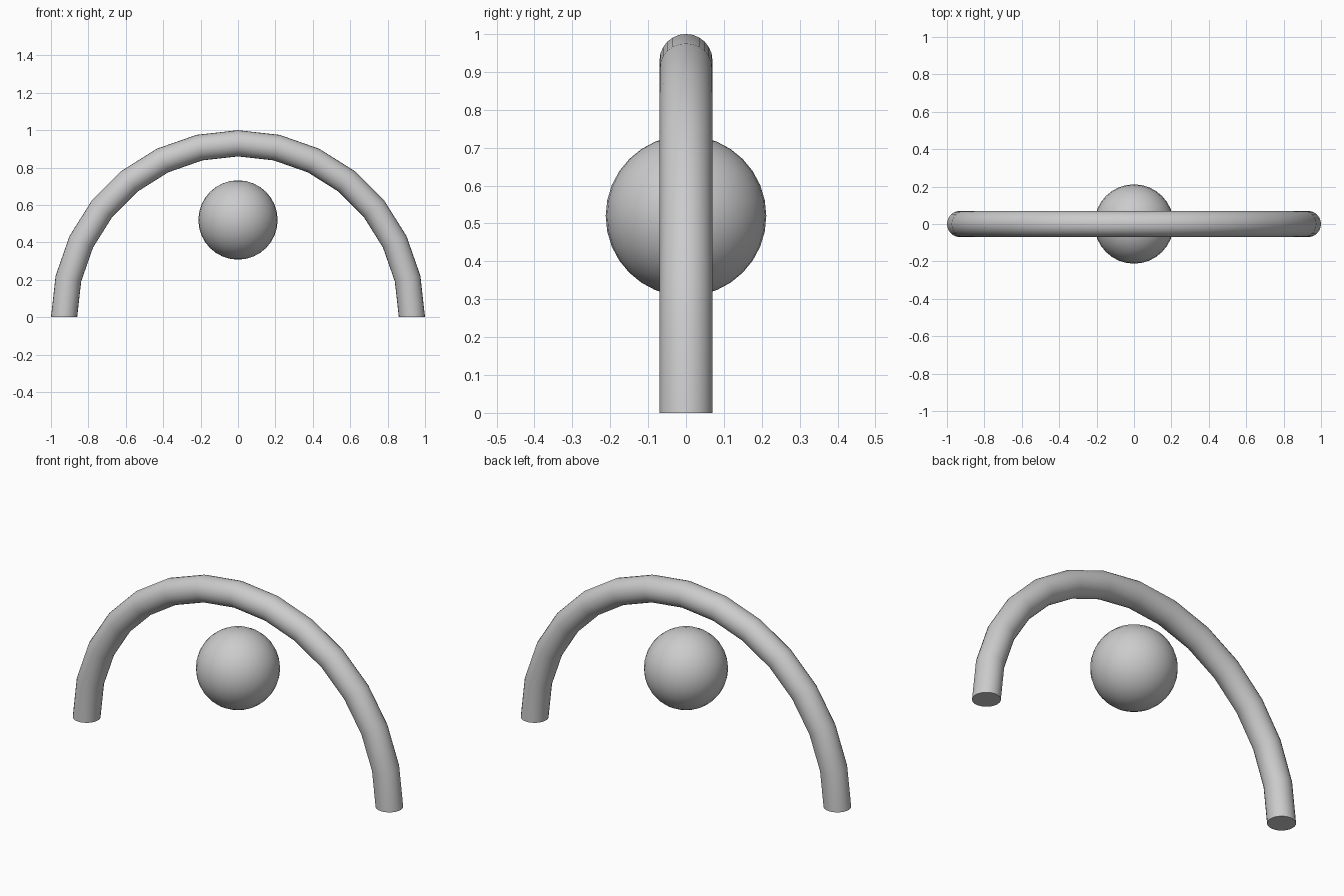
import bpy
from math import pi, sin, cos

cube = bpy.data.objects.get("Cube")
if cube:
    bpy.data.objects.remove(cube, do_unlink=True)

grey = bpy.data.materials.new("plain grey")
grey.use_nodes = True
colour = (0.6, 0.6, 0.6, 1)
grey.diffuse_color = colour
grey.node_tree.nodes["Principled BSDF"].inputs["Base Color"].default_value = colour

RING, TUBE = 0.93, 0.07
STEPS, SIDES = 14, 24

# Half-ring arch: circular sections swept from foot to foot, with flat capped ends
verts, faces = [], []
for i in range(STEPS + 1):
    a = pi * i / STEPS
    for j in range(SIDES):
        b = 2 * pi * j / SIDES
        r = RING + TUBE * cos(b)
        verts.append((r * cos(a), TUBE * sin(b), r * sin(a)))
for i in range(STEPS):
    for j in range(SIDES):
        k = (j + 1) % SIDES
        p, q = i * SIDES, (i + 1) * SIDES
        faces.append((p + j, p + k, q + k, q + j))
faces.append(tuple(reversed(range(SIDES))))
faces.append(tuple(range(STEPS * SIDES, (STEPS + 1) * SIDES)))
mesh = bpy.data.meshes.new("arch")
mesh.from_pydata(verts, [], faces)
# Make every face point outwards
import bmesh
bm = bmesh.new()
bm.from_mesh(mesh)
bmesh.ops.recalc_face_normals(bm, faces=bm.faces)
bm.to_mesh(mesh)
bm.free()
arch = bpy.data.objects.new("arch", mesh)
bpy.context.collection.objects.link(arch)

# Floating ball under the arch
bpy.ops.mesh.primitive_uv_sphere_add(segments=32, ring_count=16, radius=0.212,
                                     location=(0, 0, 0.52))
ball = bpy.context.object
ball.name = "ball"

# Shared material and smooth shading with sharp end caps
for obj in (arch, ball):
    obj.data.materials.append(grey)
    bpy.ops.object.select_all(action="DESELECT")
    obj.select_set(True)
    bpy.context.view_layer.objects.active = obj
    bpy.ops.object.shade_smooth_by_angle(angle=pi / 6)
